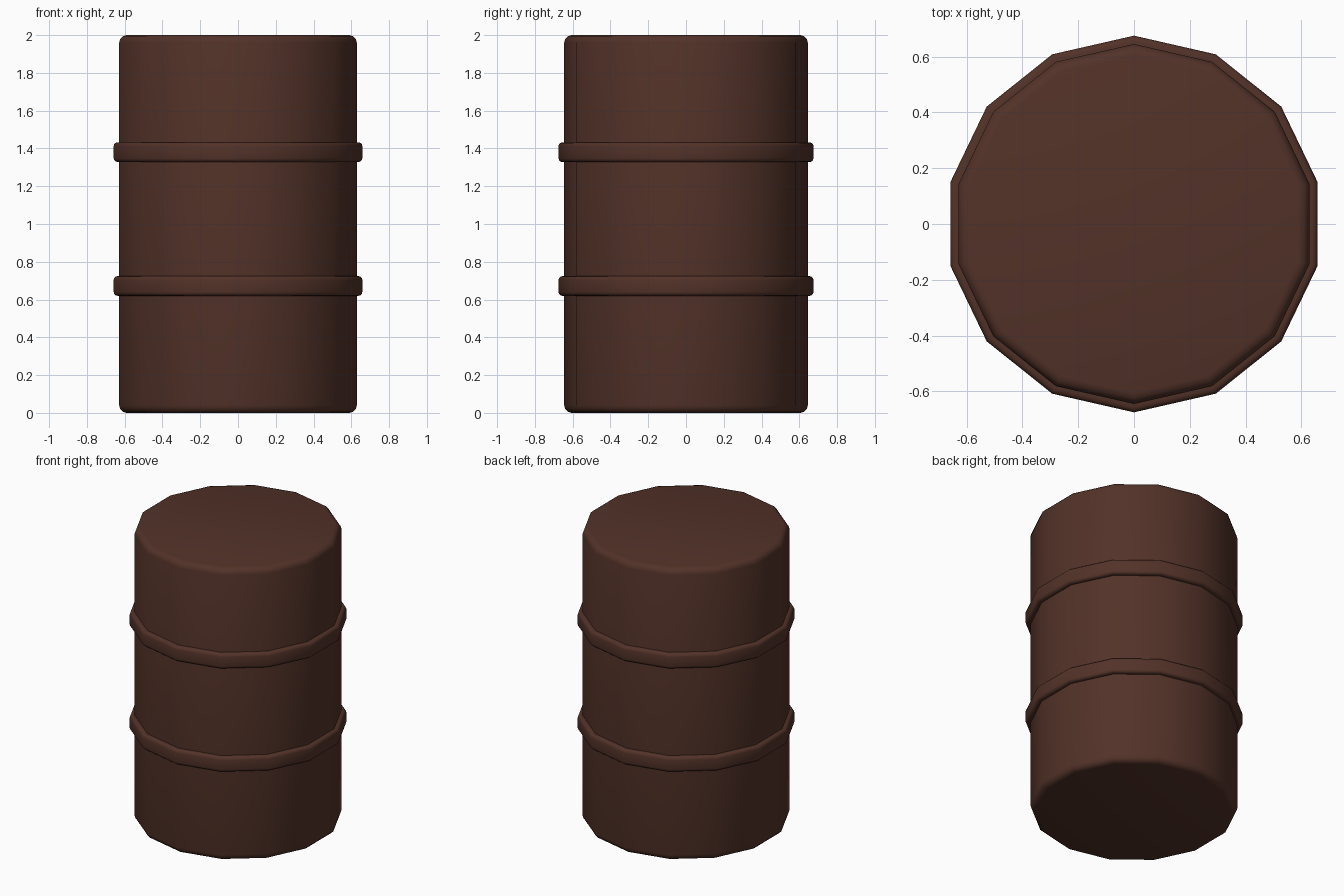
import bpy
import bmesh
import math

if "Cube" in bpy.data.objects:
    bpy.data.objects.remove(bpy.data.objects["Cube"])

SIDES = 14

brown = bpy.data.materials.new("dark_brown")
brown.diffuse_color = (0.085, 0.032, 0.021, 1)
brown.use_nodes = True
brown.node_tree.nodes["Principled BSDF"].inputs["Base Color"].default_value = brown.diffuse_color


def rounded(r, z0, z1, b, steps=3):
    """Outer profile from bottom to top with rounded corners of radius b."""
    pts = []
    for cz, start in ((z0 + b, -90), (z1 - b, 0)):
        for i in range(steps + 1):
            a = math.radians(start + 90 * i / steps)
            pts.append((r - b + b * math.cos(a), cz + b * math.sin(a)))
    return pts


def lathe(name, profile, closed):
    """Spin a profile round z; closed joins its ends, otherwise they are capped."""
    bm = bmesh.new()
    loops = []
    for r, z in profile:
        loop = []
        for k in range(SIDES):
            a = math.pi / 2 + math.tau * k / SIDES
            loop.append(bm.verts.new((r * math.cos(a), r * math.sin(a), z)))
        loops.append(loop)
    pairs = list(zip(loops, loops[1:]))
    if closed:
        pairs.append((loops[-1], loops[0]))
    else:
        bm.faces.new(loops[0][::-1])
        bm.faces.new(loops[-1])
    for lo, hi in pairs:
        for k in range(SIDES):
            n = (k + 1) % SIDES
            bm.faces.new((lo[k], lo[n], hi[n], hi[k]))
    bmesh.ops.recalc_face_normals(bm, faces=bm.faces)
    mesh = bpy.data.meshes.new(name)
    bm.to_mesh(mesh)
    bm.free()
    mesh.materials.append(brown)
    obj = bpy.data.objects.new(name, mesh)
    bpy.context.collection.objects.link(obj)
    bpy.ops.object.select_all(action='DESELECT')
    obj.select_set(True)
    bpy.context.view_layer.objects.active = obj
    bpy.ops.object.shade_smooth_by_angle(angle=math.radians(50))


# Barrel body with rounded rims
lathe("barrel_body", rounded(0.645, 0, 2, 0.04), False)

# Two raised hoops, with their inner edge sunk into the body
for name, z in (("lower_hoop", 0.62), ("upper_hoop", 1.328)):
    ring = rounded(0.675, z, z + 0.104, 0.02)
    lathe(name, [(0.63, z)] + ring + [(0.63, z + 0.104)], True)
